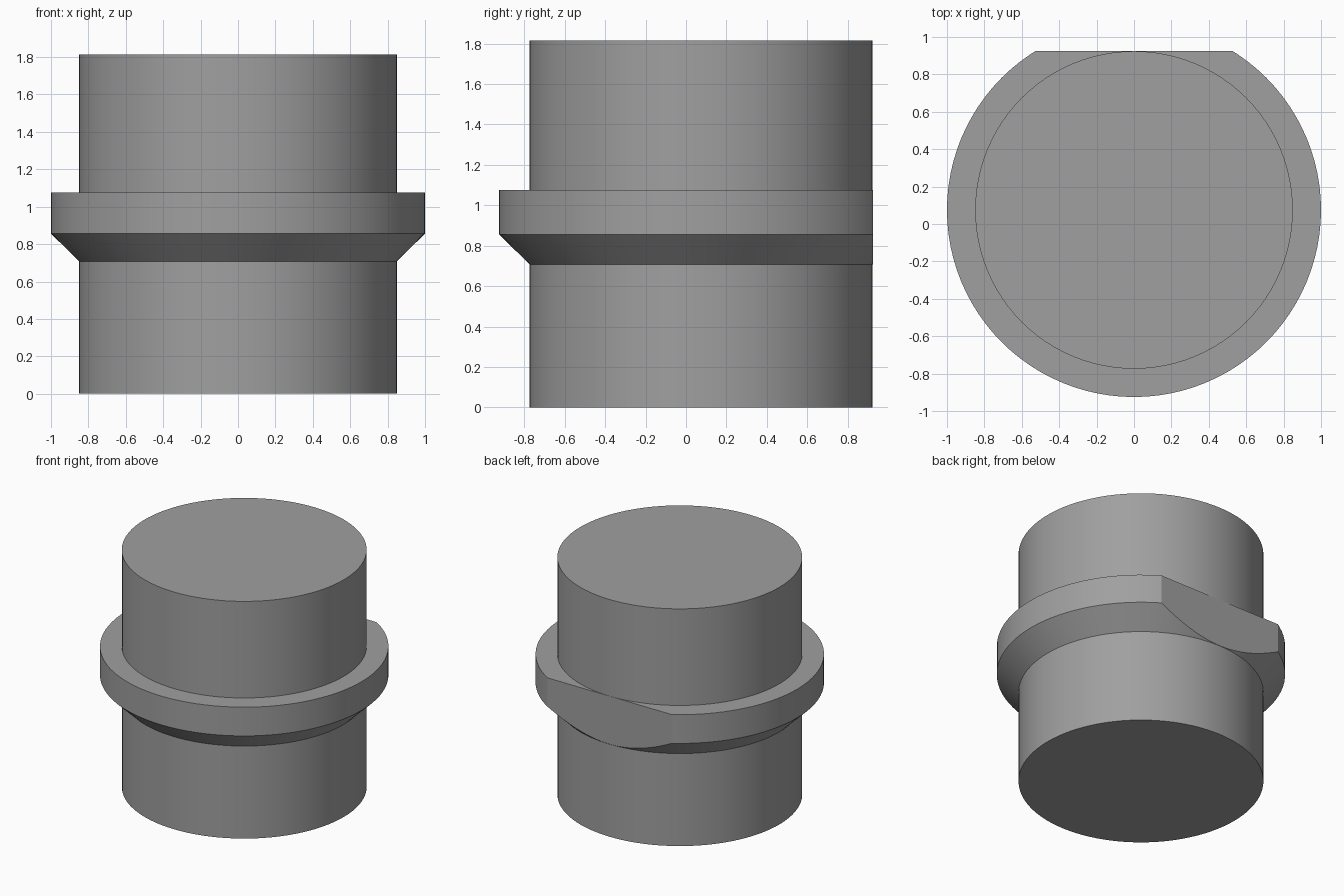
import bpy, bmesh, math

if "Cube" in bpy.data.objects:
    bpy.data.objects.remove(bpy.data.objects["Cube"])

SEGMENTS = 96
CENTRE_Y = 0.075
FLAT = 0.85          # distance of the flat from the axis

grey = bpy.data.materials.new("mid grey")
grey.diffuse_color = (0.35, 0.35, 0.35, 1)
grey.use_nodes = True
grey.node_tree.nodes["Principled BSDF"].inputs["Base Color"].default_value = grey.diffuse_color

# Stepped plug outline: (radius, height), bottom to top
profile = [(0.849, 0), (0.849, 0.708), (1, 0.856), (1, 1.076),
           (0.849, 1.076), (0.849, 1.815)]

bm = bmesh.new()
rings = []
for r, z in profile:
    rings.append([bm.verts.new((r * math.cos(2 * math.pi * i / SEGMENTS),
                                r * math.sin(2 * math.pi * i / SEGMENTS), z))
                  for i in range(SEGMENTS)])
for low, high in zip(rings, rings[1:]):
    for i in range(SEGMENTS):
        j = (i + 1) % SEGMENTS
        bm.faces.new((low[i], low[j], high[j], high[i]))
bm.faces.new(rings[0][::-1])
bm.faces.new(rings[-1])

# Flat cut across the back of the collar
cut = bmesh.ops.bisect_plane(bm, geom=bm.verts[:] + bm.edges[:] + bm.faces[:],
                             dist=1e-5, plane_co=(0, FLAT, 0),
                             plane_no=(0, 1, 0), clear_outer=True)
edges = [e for e in cut["geom_cut"] if isinstance(e, bmesh.types.BMEdge)]
bmesh.ops.contextual_create(bm, geom=edges)
bmesh.ops.recalc_face_normals(bm, faces=bm.faces[:])

mesh = bpy.data.meshes.new("collared_plug")
bm.to_mesh(mesh)
bm.free()
mesh.materials.append(grey)
plug = bpy.data.objects.new("collared_plug", mesh)
plug.location.y = CENTRE_Y
bpy.context.collection.objects.link(plug)

# Smooth round walls, sharp rims
bpy.context.view_layer.objects.active = plug
plug.select_set(True)
bpy.ops.object.shade_smooth_by_angle(angle=math.radians(30))
